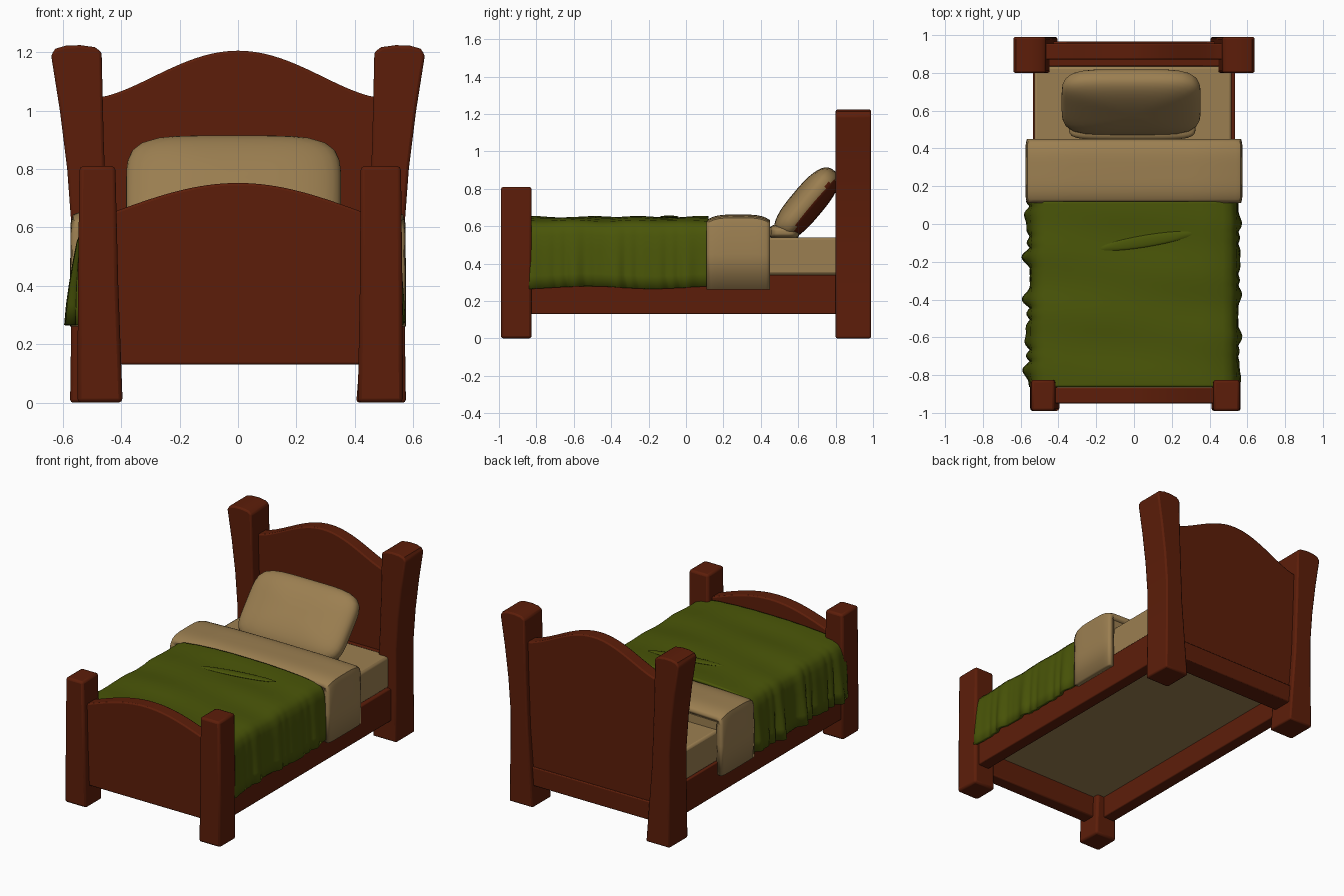
import bpy, bmesh, math
from mathutils import Vector, Matrix

if "Cube" in bpy.data.objects:
    bpy.data.objects.remove(bpy.data.objects["Cube"])


def material(name, rgb):
    m = bpy.data.materials.new(name)
    m.diffuse_color = (*rgb, 1)
    m.use_nodes = True
    m.node_tree.nodes["Principled BSDF"].inputs["Base Color"].default_value = m.diffuse_color
    return m


WOOD = material("red brown wood", (0.108, 0.0125, 0.0028))
LINEN = material("tan linen", (0.33, 0.212, 0.082))
GREEN = material("olive green wool", (0.068, 0.092, 0.0025))


def finish(name, bm, mat, bevel=0.0, angle=35):
    bmesh.ops.recalc_face_normals(bm, faces=bm.faces)
    me = bpy.data.meshes.new(name)
    bm.to_mesh(me)
    bm.free()
    ob = bpy.data.objects.new(name, me)
    bpy.context.collection.objects.link(ob)
    me.materials.append(mat)
    if bevel:
        b = ob.modifiers.new("bevel", 'BEVEL')
        b.width, b.segments, b.limit_method = bevel, 2, 'ANGLE'
        b.angle_limit = math.radians(40)
    bpy.ops.object.select_all(action='DESELECT')
    ob.select_set(True)
    bpy.context.view_layer.objects.active = ob
    bpy.ops.object.shade_smooth_by_angle(angle=math.radians(angle))
    return ob


def prism(name, profile, y0, y1, mat, bevel=0.0):
    """Extrude an x-z outline from y0 to y1."""
    bm = bmesh.new()
    face = bm.faces.new([bm.verts.new((x, y0, z)) for x, z in profile])
    out = bmesh.ops.extrude_face_region(bm, geom=[face])
    moved = [v for v in out['geom'] if isinstance(v, bmesh.types.BMVert)]
    bmesh.ops.translate(bm, verts=moved, vec=(0, y1 - y0, 0))
    return finish(name, bm, mat, bevel)


def box(name, x0, x1, y0, y1, z0, z1, mat, bevel=0.0):
    return prism(name, [(x0, z0), (x1, z0), (x1, z1), (x0, z1)], y0, y1, mat, bevel)


def board(name, half, y0, y1, top):
    """Panel with an arched top edge given by top(x)."""
    xs = [half - 2 * half * i / 32 for i in range(33)]
    outline = [(-half, 0.13), (half, 0.13)] + [(x, top(x)) for x in xs]
    return prism(name, outline, y0, y1, WOOD, 0.008)


def cloth(name, section, ys, shape, mat, thick, angle):
    """Sweep an x-z cross-section along y; shape(x, y, z) adds the folds."""
    bm = bmesh.new()
    rows = [[bm.verts.new(shape(x, y, z)) for x, z in section] for y in ys]
    for a, b in zip(rows, rows[1:]):
        for i in range(len(section) - 1):
            bm.faces.new((a[i], a[i + 1], b[i + 1], b[i]))
    ob = finish(name, bm, mat, 0, angle)
    s = ob.modifiers.new("thickness", 'SOLIDIFY')
    s.thickness = thick
    if ob.data.polygons[len(section) // 2].normal.z < 0:
        ob.data.flip_normals()
    s.offset = -1
    return ob


def pillow(name, size, centre, tilt, full):
    """Superellipsoid cushion; a higher 'full' gives fatter edges."""
    bm = bmesh.new()
    bmesh.ops.create_uvsphere(bm, u_segments=48, v_segments=24, radius=1)
    for v in bm.verts:
        x, y, z = map(abs, v.co)
        v.co /= ((x**5 + y**5) ** (full / 5) + z**full) ** (1 / full)
        v.co = Vector(c * s for c, s in zip(v.co, size))
    turn = Matrix.Translation(centre) @ Matrix.Rotation(math.radians(tilt), 4, 'X')
    bmesh.ops.transform(bm, matrix=turn, verts=bm.verts)
    return finish(name, bm, LINEN, 0, 60)


# Flared head posts, one mirrored
HEAD = [(0.405, 0), (0.575, 0), (0.57, 0.35), (0.57, 0.6), (0.585, 0.8), (0.61, 1.0),
        (0.64, 1.19), (0.625, 1.212), (0.59, 1.222), (0.54, 1.224), (0.49, 1.217),
        (0.467, 1.2), (0.46, 0.9), (0.445, 0.5)]
for side, label in ((-1, "left"), (1, "right")):
    prism(label + "_head_post", [(side * x, z) for x, z in HEAD], 0.8, 0.99, WOOD, 0.01)
    # Foot posts, slightly tapered
    dx = 0.0 if side < 0 else 0.015
    foot = [(0.395 + dx, 0), (0.55 + dx, 0), (0.548 + dx, 0.4), (0.543 + dx, 0.81),
            (0.42, 0.81), (0.41 + dx / 2, 0.4)]
    prism(label + "_foot_post", [(side * x, z) for x, z in foot], -0.99, -0.825, WOOD, 0.014)
    # Side rails
    box(label + "_side_rail", *sorted((side * 0.455, side * 0.535)), -0.86, 0.86,
        0.13, 0.34, WOOD, 0.006)

# Arched boards and their lower cross rails
board("headboard", 0.475, 0.87, 0.955,
      lambda x: 1.045 + 0.16 * abs(math.cos(math.pi * x / 0.96)) ** 1.5)
board("footboard", 0.43, -0.95, -0.865,
      lambda x: 0.655 + 0.097 * math.cos(math.pi * x / 0.84))
box("head_cross_rail", -0.45, 0.45, 0.835, 0.965, 0.13, 0.25, WOOD, 0.006)
box("head_inner_panel", -0.46, 0.46, 0.835, 0.88, 0.24, 0.53, WOOD, 0.006)

# Mattress and its underside between the rails
box("mattress_base", -0.46, 0.46, -0.87, 0.85, 0.27, 0.345, LINEN)
box("mattress", -0.528, 0.515, -0.86, 0.835, 0.34, 0.54, LINEN, 0.015)
box("sheet_filling", -0.55, 0.55, 0.13, 0.43, 0.5, 0.625, LINEN)

# Pillows: a flat one below and one leaning on the headboard
pillow("flat_pillow", (0.335, 0.08, 0.042), (-0.01, 0.525, 0.568), 0, 3.5)
lean = pillow("leaning_pillow", (0.368, 0.23, 0.09), (-0.015, 0.645, 0.72), 50, 2.7)
lean.data.materials.append(WOOD)
for p in lean.data.polygons:
    if p.normal.y > 0.4 and p.normal.z < 0.1:
        p.material_index = 1


# Blanket with vertical folds growing toward the hem
def drape(x, y, z):
    low = min(1, max(0, (0.64 - z) / 0.34))
    amp = 0.034 if x < 0 else 0.017
    wave = 0.65 * math.sin(31 * y + 1) + 0.35 * math.sin(53 * y + 2 * math.copysign(1, x))
    out = low * amp * (0.35 + wave) if abs(x) > 0.45 else 0
    ripple = 0.003 * math.sin(21 * y + 3 * x) + 0.002 * math.sin(13 * y - 5 * x)
    hem = 0.007 * math.sin(9 * y) * low
    return (x + math.copysign(out, x), y, z + ripple * (1 - low) + hem)


half = [(0.551, 0.272), (0.55, 0.34), (0.549, 0.41), (0.546, 0.48), (0.541, 0.55),
        (0.53, 0.59), (0.51, 0.615), (0.47, 0.63), (0.36, 0.641), (0.24, 0.647), (0.12, 0.65)]
section = [(-x, z) for x, z in half] + [(0, 0.65)] + half[::-1]
cloth("blanket", section, [-0.862 + 0.982 * i / 80 for i in range(81)], drape, GREEN, 0.02, 40)

# Raised crease on the blanket
bm = bmesh.new()
bmesh.ops.create_uvsphere(bm, u_segments=24, v_segments=8, radius=1)
for v in bm.verts:
    x, y, z = v.co
    v.co = (0.065 + 0.245 * x, -0.09 + 0.032 * y + 0.04 * x, 0.649 + 0.008 * z)
finish("blanket_crease", bm, GREEN, 0, 60)

# Folded-over sheet band
half = [(0.575, 0.26), (0.575, 0.45), (0.573, 0.615), (0.565, 0.634), (0.54, 0.643), (0.3, 0.65)]
section = [(-x, z) for x, z in half] + [(0, 0.652)] + half[::-1]


def crown(x, y, z):
    t = (y - 0.28) / 0.17
    drop = 0.03 * t ** 4 if z > 0.6 else 0
    pull = 0.008 * t ** 8
    return (x - math.copysign(pull, x) if abs(x) > 0.5 else x, y, z + 0.01 * (z > 0.63) - drop)


cloth("folded_sheet", section, [0.11 + 0.34 * i / 16 for i in range(17)], crown, LINEN, 0.04, 35)
